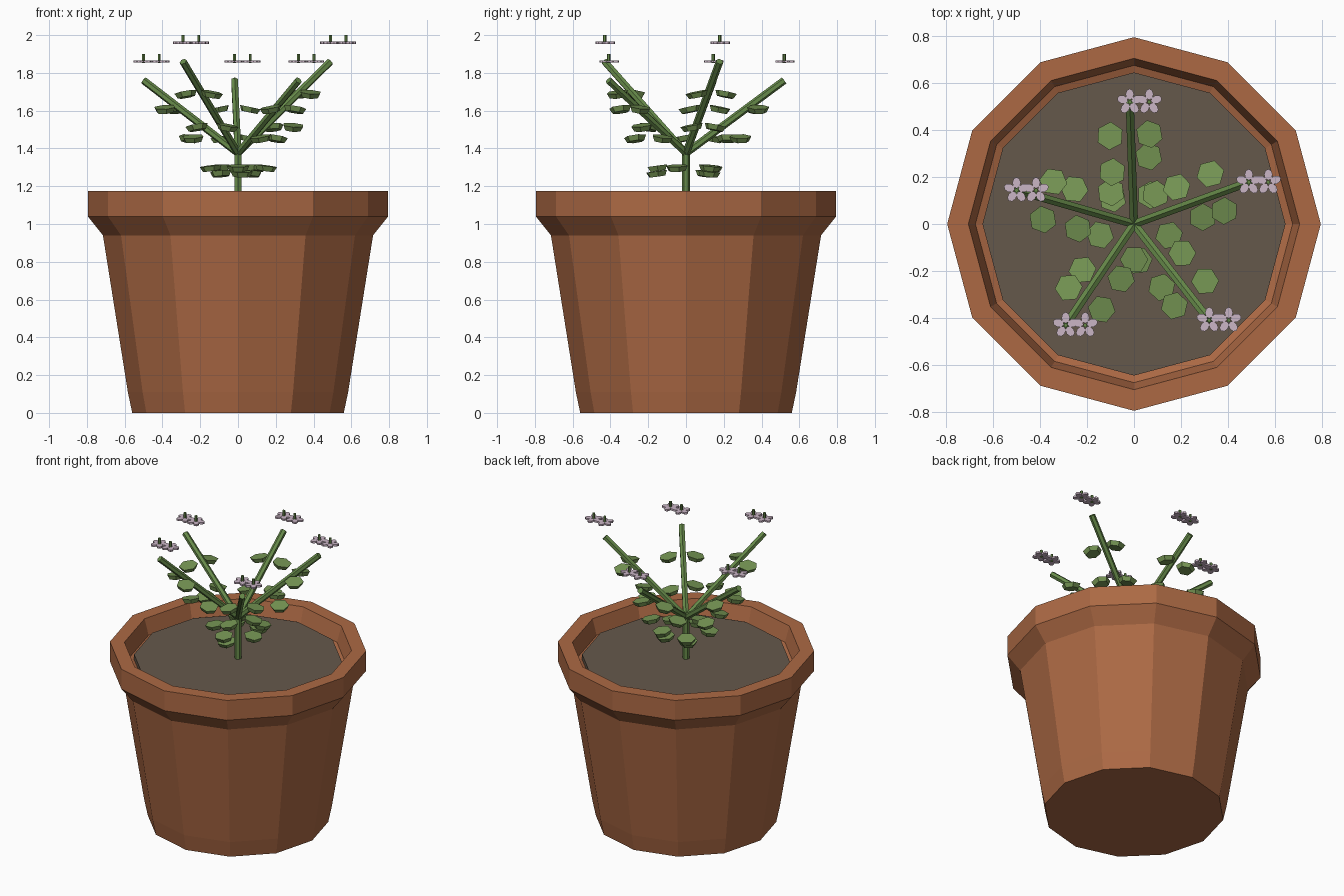
import bpy, bmesh, math
from mathutils import Vector, Matrix

if "Cube" in bpy.data.objects:
    bpy.data.objects.remove(bpy.data.objects["Cube"])


def material(name, r, g, b):
    def lin(c):
        c /= 255
        return c / 12.92 if c < 0.04 else ((c + 0.055) / 1.055) ** 2.4
    m = bpy.data.materials.new(name)
    m.diffuse_color = (lin(r), lin(g), lin(b), 1)
    m.use_nodes = True
    m.node_tree.nodes["Principled BSDF"].inputs["Base Color"].default_value = m.diffuse_color
    return m


terracotta = material("terracotta", 172, 105, 68)
earth = material("earth brown", 101, 88, 75)
leaf_green = material("leaf green", 118, 150, 84)
stem_green = material("stem green", 103, 139, 74)
petal_lilac = material("petal lilac", 203, 182, 198)


def finish(name, bm, mat):
    bmesh.ops.recalc_face_normals(bm, faces=bm.faces)
    me = bpy.data.meshes.new(name)
    bm.to_mesh(me)
    bm.free()
    me.materials.append(mat)
    ob = bpy.data.objects.new(name, me)
    bpy.context.collection.objects.link(ob)
    return ob


def lathe(name, profile, sides, mat):
    """Faceted turned shape; a radius of 0 closes the end."""
    bm = bmesh.new()
    vs = [bm.verts.new((r, 0, z)) for r, z in profile]
    es = [bm.edges.new(p) for p in zip(vs, vs[1:])]
    bmesh.ops.spin(bm, geom=vs + es, axis=(0, 0, 1), cent=(0, 0, 0),
                   angle=math.tau, steps=sides, use_duplicate=False)
    bmesh.ops.remove_doubles(bm, verts=bm.verts, dist=1e-4)
    return finish(name, bm, mat)


def add_cone(bm, matrix, r1, r2, depth, sides=6):
    bmesh.ops.create_cone(bm, cap_ends=True, segments=sides, radius1=r1,
                          radius2=r2, depth=depth, matrix=matrix)


def add_rod(bm, a, b, r):
    a, b = Vector(a), Vector(b)
    rot = (b - a).to_track_quat('Z', 'Y').to_matrix().to_4x4()
    add_cone(bm, Matrix.Translation((a + b) / 2) @ rot, r, r, (b - a).length)


# Pot with flared rim, and soil
lathe("pot", [(0, 0), (0.56, 0), (0.583, 0.11), (0.715, 0.94), (0.795, 1.04),
              (0.795, 1.175), (0.705, 1.175), (0.675, 1.07), (0.62, 1.05),
              (0, 1.05)], 12, terracotta)
lathe("soil", [(0, 1.06), (0.645, 1.06), (0.645, 1.095), (0, 1.095)], 12, earth)

# Main stem and five branches, alternating in height
stems, leaves = bmesh.new(), bmesh.new()
petals, centers = bmesh.new(), bmesh.new()
FORK = (0, 0, 1.375)
add_rod(stems, (0, 0, 1.08), (0, 0, 1.40), 0.021)


def add_leaf(x, y, z, tilt_dir, tilt, turn):
    axis = Vector((-math.sin(tilt_dir), math.cos(tilt_dir), 0))
    m = (Matrix.Translation((x, y, z)) @ Matrix.Rotation(tilt, 4, axis)
         @ Matrix.Rotation(turn, 4, 'Z'))
    add_cone(leaves, m, 0.046, 0.06, 0.028)


def add_flower(x, y, z):
    for k in range(5):
        m = (Matrix.Translation((x, y, z))
             @ Matrix.Rotation(math.radians(90 + 72 * k), 4, 'Z')
             @ Matrix.Translation((0.032, 0, 0))
             @ Matrix.Diagonal((0.024, 0.018, 1, 1)))
        add_cone(petals, m, 1, 1, 0.012, 8)
    add_rod(centers, (x, y, z - 0.008), (x, y, z + 0.04), 0.009)


for i in range(5):
    deg = 20 + 72 * i
    a = math.radians(deg)
    high = i in (0, 3)
    tip_z = 1.86 if high else 1.76
    tip = (0.52 * math.cos(a), 0.52 * math.sin(a), tip_z)
    add_rod(stems, FORK, tip, 0.02)
    # Two leaf pairs: distance along the branch, sideways offset, height
    upper, lower = (1.685, 1.51) if high else (1.605, 1.45)
    for along, side, z in ((0.378, 0.086, upper), (0.38, -0.076, upper),
                           (0.285, -0.07, lower), (0.224, 0.082, lower)):
        x = along * math.cos(a) - side * math.sin(a)
        y = along * math.sin(a) + side * math.cos(a)
        add_leaf(x, y, z, a + math.copysign(math.pi / 2, side),
                 math.radians(12), a + side * 5)
    # Twin flowers above each tip
    for dx in (0, 0.083):
        add_flower(tip[0] + dx, tip[1], tip_z + 0.1)

# Low whorl of leaves around the main stem
for deg, r, z in ((54, 0.155, 1.295), (126, 0.165, 1.295), (198, 0.15, 1.295),
                  (270, 0.15, 1.295), (342, 0.155, 1.295),
                  (60, 0.14, 1.265), (130, 0.14, 1.265), (277, 0.155, 1.265)):
    a = math.radians(deg)
    add_leaf(r * math.cos(a), r * math.sin(a), z, a, math.radians(8), a)

finish("stems", stems, stem_green)
finish("leaves", leaves, leaf_green)
finish("flower_petals", petals, petal_lilac)
finish("flower_centers", centers, stem_green)
